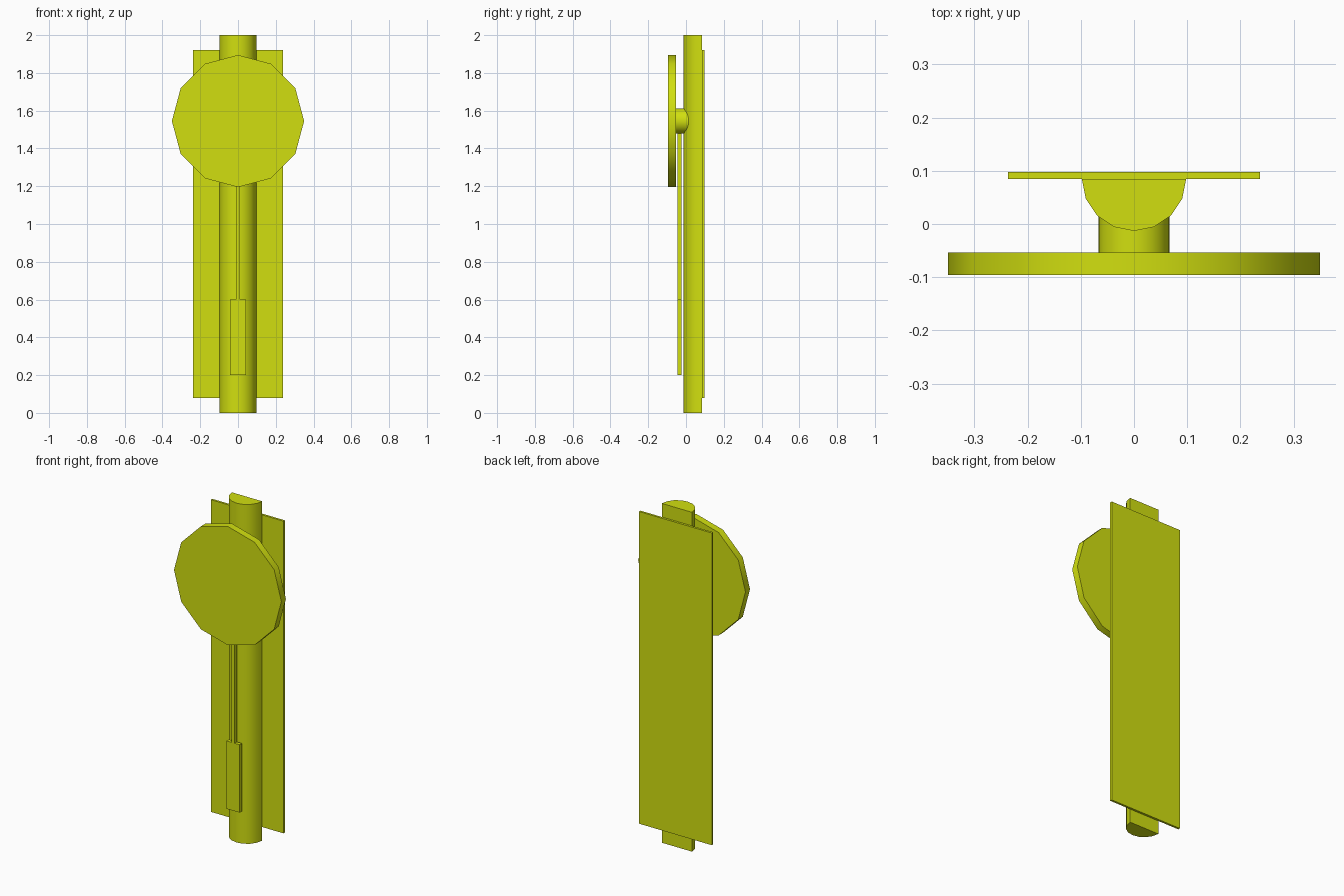
import bpy, bmesh
from math import radians, pi, cos, sin
from mathutils import Matrix

if "Cube" in bpy.data.objects:
    bpy.data.objects.remove(bpy.data.objects["Cube"])

paint = bpy.data.materials.new("yellow_paint")
paint.diffuse_color = (0.64, 0.74, 0.005, 1)
paint.use_nodes = True
paint.node_tree.nodes["Principled BSDF"].inputs["Base Color"].default_value = paint.diffuse_color


def finish(name, bm, smooth=False):
    bmesh.ops.recalc_face_normals(bm, faces=bm.faces)
    mesh = bpy.data.meshes.new(name)
    bm.to_mesh(mesh)
    bm.free()
    mesh.materials.append(paint)
    if smooth:
        mesh.shade_smooth()
        mesh.set_sharp_from_angle(angle=radians(40))
    obj = bpy.data.objects.new(name, mesh)
    bpy.context.collection.objects.link(obj)
    return obj


def box(name, half_width, y0, y1, z0, z1):
    bm = bmesh.new()
    m = Matrix.Translation((0, (y0 + y1) / 2, (z0 + z1) / 2)) @ Matrix.Diagonal(
        (2 * half_width, y1 - y0, z1 - z0, 1))
    bmesh.ops.create_cube(bm, size=1, matrix=m)
    return finish(name, bm)


def prism(name, profile, direction):
    bm = bmesh.new()
    face = bm.faces.new([bm.verts.new(p) for p in profile])
    ext = bmesh.ops.extrude_face_region(bm, geom=[face], use_keep_orig=True)
    verts = [e for e in ext["geom"] if isinstance(e, bmesh.types.BMVert)]
    bmesh.ops.translate(bm, verts=verts, vec=direction)
    return finish(name, bm, smooth=True)


def disc(name, radius, sides, y0, y1, z):
    ring = [(radius * cos(2 * pi * i / sides), y0, z + radius * sin(2 * pi * i / sides))
            for i in range(sides)]
    return prism(name, ring, (0, y1 - y0, 0))


# Flat board behind the column
box("back_board", 0.237, 0.085, 0.098, 0.08, 1.92)

# Half-round column with its flat side against the board
half_round = [(0.098 * cos(pi * i / 8), 0.085 - 0.098 * sin(pi * i / 8), 0)
              for i in range(9)]
prism("column", half_round, (0, 0, 2))

# Twelve-sided dial on a short round hub
disc("dial", 0.35, 12, -0.096, -0.054, 1.545)
disc("hub", 0.067, 24, -0.054, 0.02, 1.545)

# Pendulum hanging from the hub
box("pendulum_rod", 0.01, -0.046, -0.024, 0.6, 1.5)
box("pendulum_weight", 0.043, -0.046, -0.024, 0.2, 0.6)
